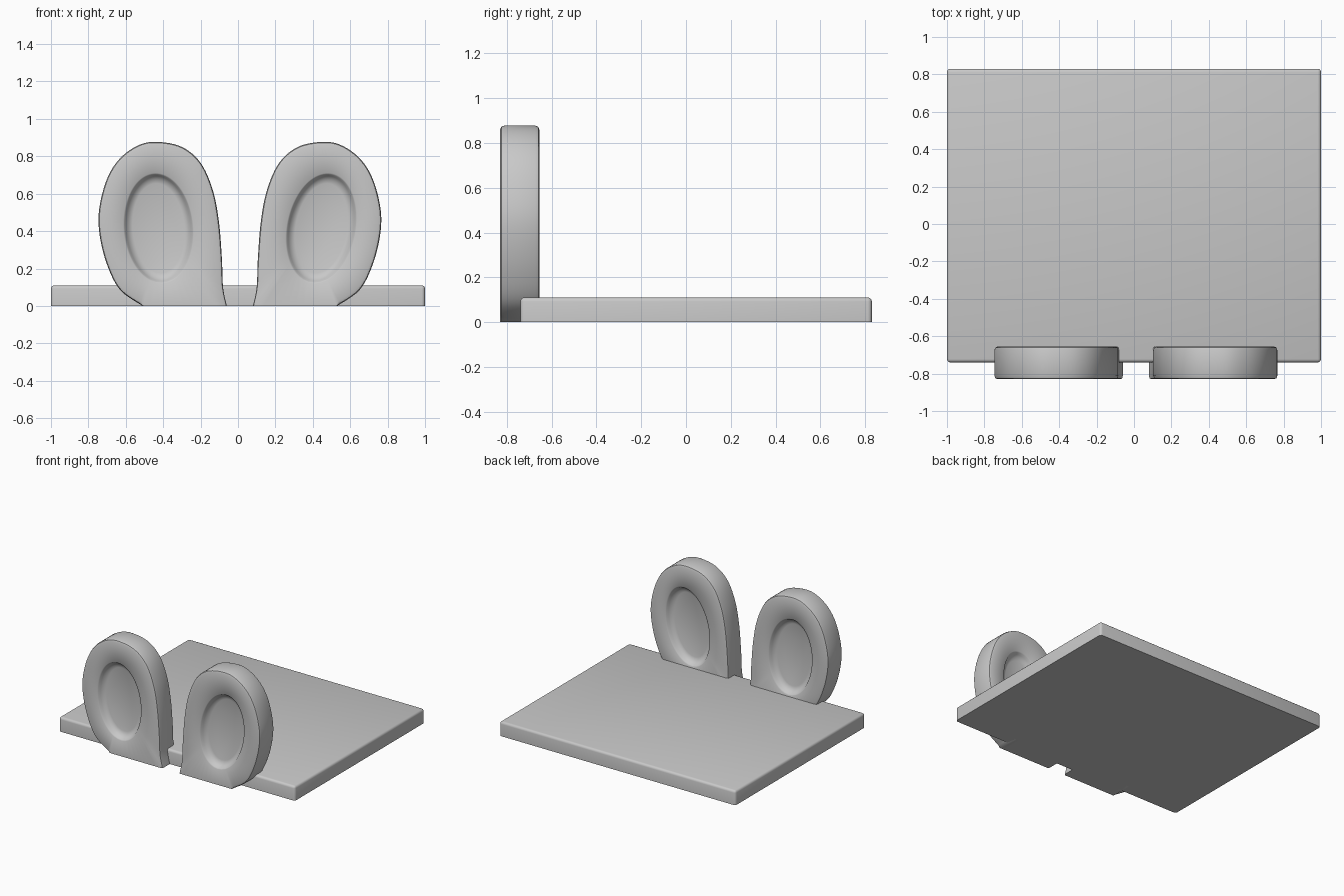
import bpy, bmesh, math
from mathutils import Vector

cube = bpy.data.objects.get("Cube")
if cube:
    bpy.data.objects.remove(cube, do_unlink=True)

grey = bpy.data.materials.new("plain grey")
grey.use_nodes = True
colour = (0.58, 0.58, 0.58, 1)
grey.diffuse_color = colour
grey.node_tree.nodes["Principled BSDF"].inputs["Base Color"].default_value = colour


def finish(name, bm, angle):
    bmesh.ops.recalc_face_normals(bm, faces=bm.faces)
    mesh = bpy.data.meshes.new(name)
    bm.to_mesh(mesh)
    bm.free()
    mesh.materials.append(grey)
    obj = bpy.data.objects.new(name, mesh)
    bpy.context.collection.objects.link(obj)
    bpy.ops.object.select_all(action='DESELECT')
    obj.select_set(True)
    bpy.context.view_layer.objects.active = obj
    bpy.ops.object.shade_smooth_by_angle(angle=math.radians(angle))
    return obj


# Base slab: every edge softened except those around the underside
bm = bmesh.new()
bmesh.ops.create_cube(bm, size=1)
for v in bm.verts:
    v.co = Vector((v.co.x * 2, v.co.y * 1.57 + 0.045, (v.co.z + 0.5) * 0.11))
soft = [e for e in bm.edges if max(v.co.z for v in e.verts) > 0.05]
bmesh.ops.bevel(bm, geom=soft, offset=0.018, segments=3, profile=0.5, affect='EDGES')
finish("base_slab", bm, 35)

# Outline of an upright pad, from its inner foot over the top to its outer foot
PROFILE = [(0.06, 0), (0.08, 0.1), (0.086, 0.25), (0.102, 0.45), (0.135, 0.62),
           (0.20, 0.765), (0.30, 0.85), (0.43, 0.877), (0.53, 0.86), (0.63, 0.79),
           (0.70, 0.68), (0.742, 0.52), (0.74, 0.38), (0.70, 0.22), (0.63, 0.085), (0.51, 0)]


def smooth_path(points, steps):
    pts = [Vector(p) for p in [points[0], *points, points[-1]]]
    path = []
    for a, b, c, d in zip(pts, pts[1:], pts[2:], pts[3:]):
        for i in range(steps):
            t = i / steps
            path.append(0.5 * (2 * b + (c - a) * t + (2 * a - 5 * b + 4 * c - d) * t * t
                               + (3 * b - a - 3 * c + d) * t ** 3))
    foot = pts[-1] - pts[1]
    path += [pts[-1] - foot * (i / 10) for i in range(10)]
    return path


def add_pad(name, side, shift, slant):
    outline = smooth_path(PROFILE, 6)
    centre = Vector((0.425, 0.415))
    middle, half = -0.7425, 0.0875

    def edge_ring(inset):
        ring = []
        for p in outline:
            q = p + (centre - p).normalized() * inset
            ring.append(Vector((q.x, 0 if p.y < 0.001 else max(q.y, 0))))
        return ring

    def oval_ring(width, height):
        ring = []
        for p in outline:
            d = p - centre
            a = math.atan2(d.y / height, d.x / width)
            x, z = width * math.cos(a), height * math.sin(a)
            ring.append(centre + Vector((x + slant * z, z)))
        return ring

    # Rings run from the recess floor out to the rounded rim
    front = [(oval_ring(0.138, 0.24), 0.045), (oval_ring(0.155, 0.262), 0.038),
             (oval_ring(0.172, 0.28), 0.022), (oval_ring(0.18, 0.288), 0.006),
             (oval_ring(0.188, 0.296), 0),
             (edge_ring(0.018), 0), (edge_ring(0.005), 0.005), (edge_ring(0), 0.018)]
    layers = [(r, middle - half + d) for r, d in front]
    layers += [(r, middle + half - d) for r, d in reversed(front)]

    bm = bmesh.new()
    loops = [[bm.verts.new((side * p.x + shift, y, p.y)) for p in ring] for ring, y in layers]
    n = len(outline)
    for low, high in zip(loops, loops[1:]):
        for i in range(n):
            j = (i + 1) % n
            bm.faces.new((low[i], low[j], high[j], high[i]))
    bm.faces.new(loops[0])
    bm.faces.new(loops[-1])
    finish(name, bm, 40)


add_pad("right_pad", -1, 0, 0.05)
add_pad("left_pad", 1, 0.02, 0.12)
